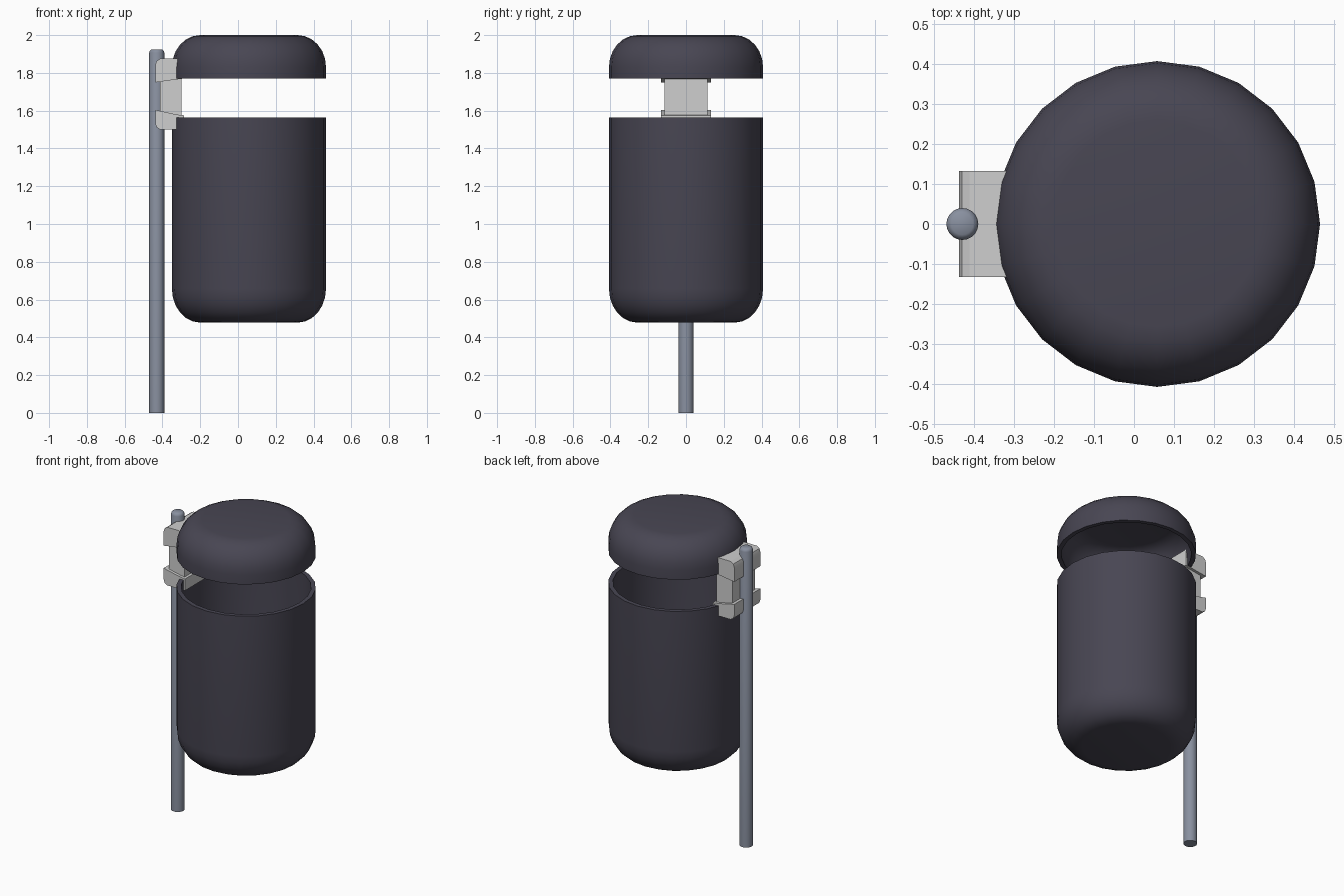
import bpy, bmesh, math

if "Cube" in bpy.data.objects:
    bpy.data.objects.remove(bpy.data.objects["Cube"])

def material(name, color):
    m = bpy.data.materials.new(name)
    m.diffuse_color = (*color, 1)
    m.use_nodes = True
    m.node_tree.nodes["Principled BSDF"].inputs["Base Color"].default_value = m.diffuse_color
    return m

DARK = material("charcoal plastic", (0.065, 0.061, 0.086))
LIGHT = material("light grey bracket", (0.62, 0.62, 0.62))
STEEL = material("blue grey steel", (0.25, 0.28, 0.35))

def finish(bm, name, mat, angle=40):
    bmesh.ops.remove_doubles(bm, verts=bm.verts, dist=1e-5)
    bmesh.ops.recalc_face_normals(bm, faces=bm.faces)
    me = bpy.data.meshes.new(name)
    bm.to_mesh(me)
    bm.free()
    me.materials.append(mat)
    ob = bpy.data.objects.new(name, me)
    bpy.context.collection.objects.link(ob)
    bpy.ops.object.select_all(action='DESELECT')
    ob.select_set(True)
    bpy.context.view_layer.objects.active = ob
    bpy.ops.object.shade_smooth_by_angle(angle=math.radians(angle))
    return ob

def lathe(name, profile, cx, sides, mat):
    """Revolve (radius, z) points around a vertical axis; zero-radius ends are capped."""
    bm = bmesh.new()
    rings = []
    for r, z in profile:
        rings.append([bm.verts.new((cx + r * math.cos(2 * math.pi * i / sides),
                                    r * math.sin(2 * math.pi * i / sides), z))
                      for i in range(sides)])
    for a, b in zip(rings, rings[1:]):
        for i in range(sides):
            j = (i + 1) % sides
            bm.faces.new((a[i], a[j], b[j], b[i]))
    bm.faces.new(rings[0])
    bm.faces.new(rings[-1])
    return finish(bm, name, mat)

def prism(name, outline, half_width, mat):
    """Extrude an (x, z) outline along y, symmetric about y = 0."""
    bm = bmesh.new()
    f = bm.faces.new([bm.verts.new((x, -half_width, z)) for x, z in outline])
    ext = bmesh.ops.extrude_face_region(bm, geom=[f])
    for v in ext["geom"]:
        if isinstance(v, bmesh.types.BMVert):
            v.co.y = half_width
    return finish(bm, name, mat, 30)

CX, R, WALL = 0.058, 0.408, 0.027

def cup(name, closed_z, open_z, fillet_r, fillet_h):
    """Hollow round shell with a filleted closed end."""
    s = 1 if open_z > closed_z else -1
    def arc(rad, z0, fr, fh):
        return [(rad - fr + fr * math.sin(t * math.pi / 12),
                 z0 + s * fh * (1 - math.cos(t * math.pi / 12))) for t in range(7)]
    outer = arc(R, closed_z, fillet_r, fillet_h) + [(R, open_z)]
    inner = arc(R - WALL, closed_z + s * WALL, fillet_r - WALL / 2, fillet_h - WALL / 2)
    return lathe(name, outer + [(R - WALL, open_z)] + inner[::-1], CX, 24, DARK)

# Bin body and lid
cup("bin_body", 0.478, 1.565, 0.15, 0.18)
cup("bin_lid", 2.0, 1.77, 0.15, 0.17)

# Support pole with chamfered tip
lathe("support_pole", [(0.04, 0), (0.04, 1.907), (0.036, 1.918), (0.027, 1.925)],
      -0.43, 20, STEEL)

# Bracket: two clamps, mirrored about the gap, and a narrower web between them
MID = 1.6875
clamp = [(-0.438, 0.062), (-0.438, 0.155), (-0.431, 0.175), (-0.412, 0.1875),
         (-0.285, 0.1875), (-0.285, 0.083), (-0.325, 0.078)]
prism("upper_clamp", [(x, MID + z) for x, z in clamp], 0.133, LIGHT)
low = [(x, MID - z * (1 if z > 0.1 else 1.28)) for x, z in clamp]
low = [(x, MID - d * 1.0) for (x, _), d in zip(
    clamp, (0.083, 0.155, 0.175, 0.1875, 0.1875, 0.112, 0.108))]
prism("lower_clamp", low, 0.133, LIGHT)
prism("bracket_web", [(-0.412, 1.54), (-0.412, 1.80), (-0.30, 1.80), (-0.30, 1.54)],
      0.115, LIGHT)
